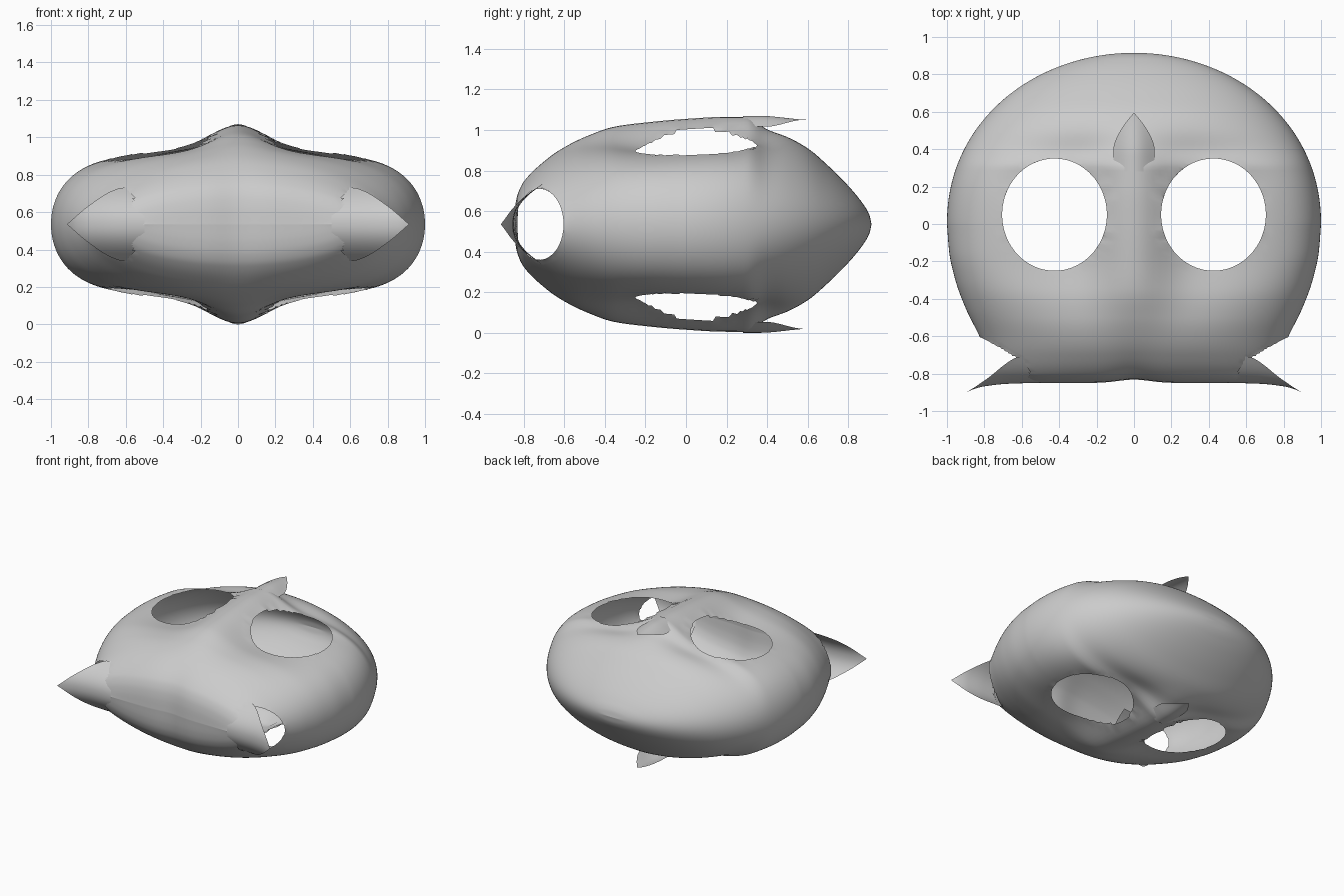
import bpy, bmesh, math

if "Cube" in bpy.data.objects:
    bpy.data.objects.remove(bpy.data.objects["Cube"])

CZ = 0.535  # mid plane height


def interp(tab, v):
    """Smooth monotone interpolation through (v, value) points."""
    n = len(tab)
    d = [(tab[i + 1][1] - tab[i][1]) / (tab[i + 1][0] - tab[i][0]) for i in range(n - 1)]
    m = [d[0]] + [0 if d[i - 1] * d[i] <= 0 else 2 * d[i - 1] * d[i] / (d[i - 1] + d[i])
                  for i in range(1, n - 1)] + [d[-1]]
    v = min(max(v, tab[0][0]), tab[-1][0])
    i = max(k for k in range(n - 1) if tab[k][0] <= v)
    h = tab[i + 1][0] - tab[i][0]
    t = (v - tab[i][0]) / h
    return ((2*t**3 - 3*t**2 + 1) * tab[i][1] + (t**3 - 2*t*t + t) * h * m[i]
            + (3*t*t - 2*t**3) * tab[i + 1][1] + (t**3 - t*t) * h * m[i + 1])


def smooth(a, b, v):
    t = min(max((v - a) / (b - a), 0), 1)
    return t * t * (3 - 2 * t)


def finish(bm, name):
    bmesh.ops.recalc_face_normals(bm, faces=bm.faces)
    me = bpy.data.meshes.new(name)
    bm.to_mesh(me)
    bm.free()
    for p in me.polygons:
        p.use_smooth = True
    ob = bpy.data.objects.new(name, me)
    bpy.context.collection.objects.link(ob)
    return ob


def grid(bm, rows, closed=False):
    vs = [[bm.verts.new(p) for p in r] for r in rows]
    n = len(vs[0])
    for a, b in zip(vs, vs[1:]):
        for j in range(n if closed else n - 1):
            k = (j + 1) % n
            bm.faces.new((a[j], a[k], b[k], b[j]))
    bmesh.ops.remove_doubles(bm, verts=bm.verts, dist=0.0002)


# Body profiles along y: half height on the ridge, and half width at the front
HEIGHT = [(-.85, 0), (-.845, .085), (-.83, .16), (-.8, .22), (-.7, .315), (-.6, .38), (-.5, .43),
          (-.35, .482), (-.2, .502), (0, .52), (.2, .53), (.3, .53), (.4, .468), (.5, .43),
          (.6, .375), (.7, .29), (.8, .19), (.87, .105), (.905, .045), (.915, 0)]
WIDTH = [(-.85, .5), (-.835, .62), (-.8, .7), (-.72, .765), (-.6, .825), (-.45, .9),
         (-.3, .955), (-.15, .988), (0, 1)]


def body_point(y, a):
    w = interp(WIDTH, y) if y < 0 else math.sqrt(max(0, 1 - (y / .915) ** 2.1))
    s = math.cos(a)
    sign = 1 if math.sin(a) >= 0 else -1
    ridge = .71 * math.sqrt(max(0, 1 - abs(s) ** 5.5)) + .29 * math.exp(-(s / .22) ** 2) * (1 - s**8)
    b = smooth(-.7, -.15, y) * (1 - smooth(.2, .6, y))
    z = interp(HEIGHT, y) * (b * ridge + (1 - b) * abs(math.sin(a)))
    x = w * s
    dent = .018 * math.exp(-(x / .12) ** 2) * smooth(-.6, -.85, y)
    return (x, y + dent, CZ + sign * z)


# Body shell
N, M = 130, 176
bm = bmesh.new()
grid(bm, [[body_point(.0325 - .8825 * math.cos(math.pi * i / N), 2 * math.pi * j / M)
           for j in range(M)] for i in range(N + 1)], closed=True)


# Holes: ellipses cut out of the shell, rims snapped to the curve
def cut_hole(test, axes, centre, radii):
    def r(co):
        return math.hypot(*[(co[k] - c) / q for k, c, q in zip(axes, centre, radii)])
    dead = [f for f in bm.faces if test(f.calc_center_median()) and r(f.calc_center_median()) < 1]
    rim = {v for f in dead for v in f.verts}
    bmesh.ops.delete(bm, geom=dead, context='FACES')
    for v in rim:
        if v.is_valid and v.is_boundary:
            q = r(v.co)
            for k, c in zip(axes, centre):
                v.co[k] = c + (v.co[k] - c) / q


for sx in (-1, 1):
    for sz in (-1, 1):
        cut_hole(lambda c: (c.z - CZ) * sz > .2, (0, 1), (sx * .425, .05), (.28, .3))
    cut_hole(lambda c: c.x * sx > .5, (1, 2), (-.722, CZ), (.118, .175))
finish(bm, "body_shell")


# Beaks: pointed arched petals lifting off the ridge, top and bottom
def beak(name, sz):
    rows = []
    for i in range(25):
        y = .28 + .315 * i / 24
        hw = .11 * (1 - max(0, (y - .4) / .195) ** 1.6)
        zc = .535 - .02 * smooth(.36, .62, y)
        rows.append([(hw * t, y, CZ + sz * (zc - .065 * (hw * t / .11) ** 2 * (1 - .2 * t * t)))
                     for t in [j / 8 - 1 for j in range(17)]])
    b = bmesh.new()
    grid(b, rows)
    finish(b, name)


beak("beak_top", 1)
beak("beak_bottom", -1)

# Ears: front wall continued outward into curved points
EAR_Y = [(.5, -.849), (.67, -.854), (.8, -.868), (.87, -.888), (.915, -.913)]
EAR_Z = [(.5, .2), (.62, .195), (.67, .18), (.8, .098), (.915, 0)]


def ear(name, sx):
    rows = []
    for i in range(29):
        x = .5 + .415 * i / 28
        hz, yc = interp(EAR_Z, x), interp(EAR_Y, x)
        rows.append([(sx * x, yc + .125 * abs(hz * t / .185) ** 2.2, CZ + hz * t)
                     for t in [j / 10 - 1 for j in range(21)]])
    b = bmesh.new()
    grid(b, rows)
    finish(b, name)


ear("ear_right", 1)
ear("ear_left", -1)
